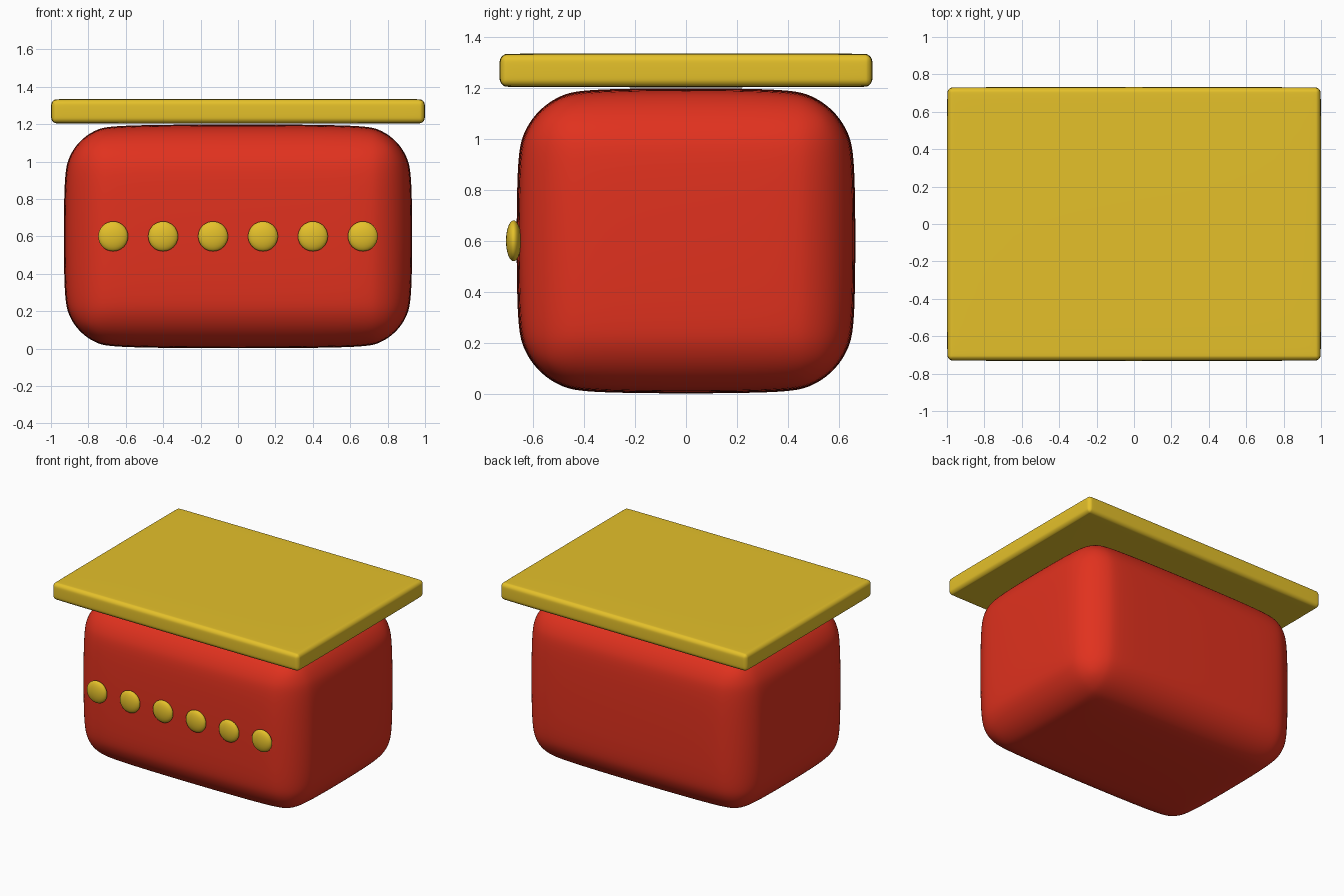
import bpy

cube = bpy.data.objects.get("Cube")
if cube:
    bpy.data.objects.remove(cube, do_unlink=True)


def material(name, rgb):
    mat = bpy.data.materials.new(name)
    mat.use_nodes = True
    mat.diffuse_color = (*rgb, 1)
    mat.node_tree.nodes["Principled BSDF"].inputs["Base Color"].default_value = (*rgb, 1)
    return mat


red = material("red", (0.75, 0.031, 0.013))
gold = material("gold", (0.78, 0.53, 0.023))


def finish(name, mat):
    obj = bpy.context.object
    obj.name = name
    obj.data.materials.append(mat)
    bpy.ops.object.transform_apply(location=False, rotation=False, scale=True)
    bpy.ops.object.shade_smooth()
    return obj


def soft_box(name, size, bottom, radius, mat):
    """Box with bevelled edges, softened by subdivision."""
    bpy.ops.mesh.primitive_cube_add(size=1, location=(0, 0, bottom + size[2] / 2))
    bpy.context.object.scale = size
    obj = finish(name, mat)
    bevel = obj.modifiers.new("Rounding", "BEVEL")
    bevel.width = radius
    bevel.segments = 4
    soften = obj.modifiers.new("Softening", "SUBSURF")
    soften.levels = soften.render_levels = 3


# Rounded body and overhanging lid
soft_box("body", (1.866, 1.332, 1.2), 0, 0.29, red)
soft_box("lid", (2, 1.464, 0.133), 1.202, 0.035, gold)

# Row of flattened studs across the front
for i in range(6):
    bpy.ops.mesh.primitive_uv_sphere_add(
        segments=32, ring_count=16, radius=1, location=((i - 2.5) * 0.267, -0.676, 0.6))
    bpy.context.object.scale = (0.08, 0.03, 0.08)
    finish(f"stud_{i + 1}", gold)
